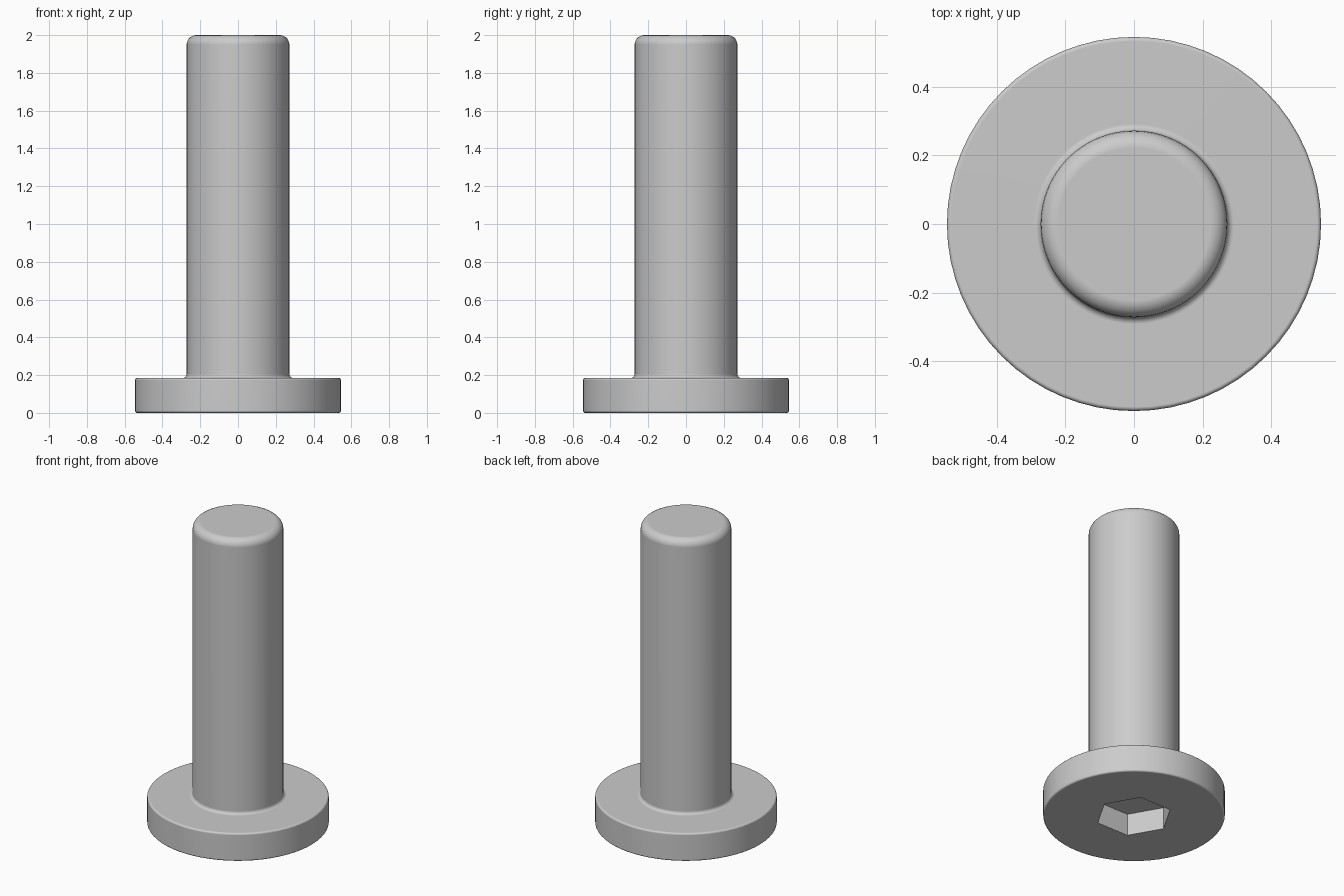
import bpy
import bmesh
from math import sin, cos, pi, radians

cube = bpy.data.objects.get("Cube")
if cube:
    bpy.data.objects.remove(cube, do_unlink=True)

SEGMENTS = 64
HEAD_R, HEAD_H = 0.545, 0.185
SHAFT_R, HEIGHT = 0.272, 2.0
SOCKET_R, SOCKET_DEPTH = 0.23, 0.145


def material(name, rgb):
    mat = bpy.data.materials.new(name)
    mat.use_nodes = True
    colour = (*rgb, 1.0)
    mat.diffuse_color = colour
    mat.node_tree.nodes["Principled BSDF"].inputs["Base Color"].default_value = colour
    return mat


def arc(cx, cz, r, start, end, steps=5):
    """Points of a rounded corner in the radius/height plane."""
    angles = [radians(start + (end - start) * i / steps) for i in range(steps + 1)]
    return [(cx + r * cos(a), cz + r * sin(a)) for a in angles]


def lathe(name, profile, sides):
    """Turn a profile around z and close both ends with flat caps."""
    bm = bmesh.new()
    rings = []
    for r, z in profile:
        rings.append([bm.verts.new((r * cos(2 * pi * i / sides), r * sin(2 * pi * i / sides), z))
                      for i in range(sides)])
    for low, high in zip(rings, rings[1:]):
        for i in range(sides):
            j = (i + 1) % sides
            bm.faces.new((low[i], low[j], high[j], high[i]))
    bm.faces.new(rings[0][::-1])
    bm.faces.new(rings[-1])
    mesh = bpy.data.meshes.new(name)
    bm.to_mesh(mesh)
    bm.free()
    obj = bpy.data.objects.new(name, mesh)
    bpy.context.collection.objects.link(obj)
    return obj


# Bolt: rounded disc head, small fillet, shaft with a rounded tip
edge, fillet, tip = 0.012, 0.02, 0.05
profile = (arc(HEAD_R - edge, edge, edge, -90, 0)
           + arc(HEAD_R - edge, HEAD_H - edge, edge, 0, 90)
           + arc(SHAFT_R + fillet, HEAD_H + fillet, fillet, 270, 180)
           + arc(SHAFT_R - tip, HEIGHT - tip, tip, 0, 90))
bolt = lathe("bolt", profile, SEGMENTS)
bolt.data.materials.append(material("grey metal", (0.6, 0.6, 0.6)))

# Hexagonal key socket cut into the underside of the head
cutter = lathe("socket_cutter", [(SOCKET_R, -0.1), (SOCKET_R, SOCKET_DEPTH)], 6)
cutter.hide_render = True
cut = bolt.modifiers.new("socket", "BOOLEAN")
cut.operation = "DIFFERENCE"
cut.solver = "EXACT"
cut.object = cutter

bpy.ops.object.select_all(action="DESELECT")
bolt.select_set(True)
bpy.context.view_layer.objects.active = bolt
bpy.ops.object.modifier_apply(modifier=cut.name)
bpy.data.objects.remove(cutter, do_unlink=True)

# Smooth round surfaces, flat caps and crisp socket edges
bpy.ops.object.shade_smooth_by_angle(angle=radians(30))
normals = bolt.modifiers.new("flat_caps", "WEIGHTED_NORMAL")
normals.keep_sharp = True
